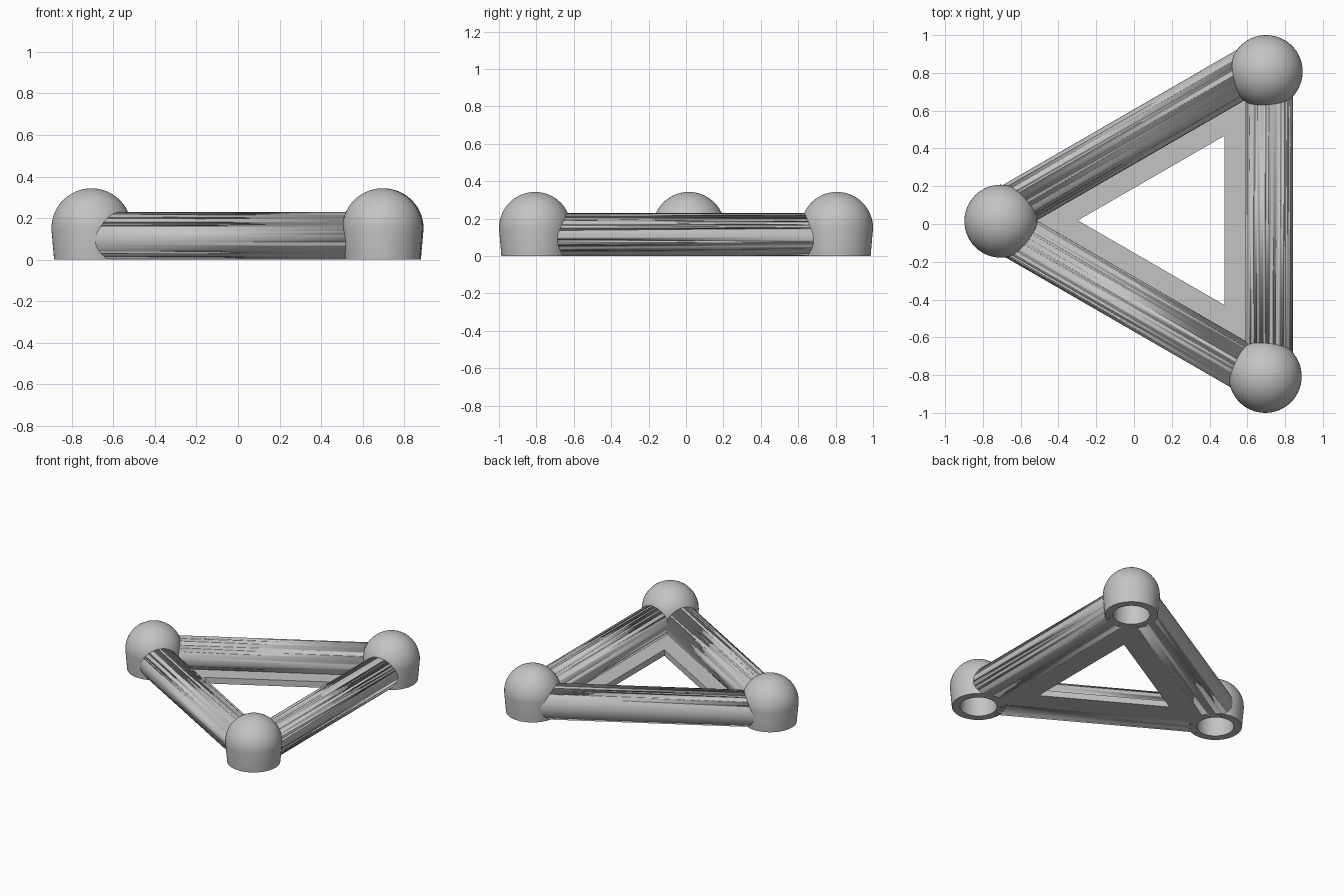
import bpy, bmesh, math
from mathutils import Vector, Matrix

if "Cube" in bpy.data.objects:
    bpy.data.objects.remove(bpy.data.objects["Cube"])

grey = bpy.data.materials.new("light_grey")
grey.use_nodes = True
GREY = (0.55, 0.55, 0.55, 1)
grey.diffuse_color = GREY
grey.node_tree.nodes["Principled BSDF"].inputs["Base Color"].default_value = GREY

BALL_R, BALL_Z, FOOT_R, HOLE_R = 0.193, 0.15, 0.18, 0.125
BAR_R, BAR_Z, PLATE_H, PLATE_INSET = 0.126, 0.103, 0.045, 0.235
CENTRE, INRADIUS = Vector((0.221, 0.019, 0)), 0.494
balls = {"left_tip": Vector((-0.705, 0.015, 0)),
         "back": Vector((0.70, 0.807, 0)),
         "front": Vector((0.695, -0.807, 0))}


def finish(name, bm, smooth=True):
    bmesh.ops.recalc_face_normals(bm, faces=bm.faces)
    mesh = bpy.data.meshes.new(name)
    bm.to_mesh(mesh)
    bm.free()
    mesh.materials.append(grey)
    obj = bpy.data.objects.new(name, mesh)
    bpy.context.collection.objects.link(obj)
    if smooth:
        bpy.ops.object.select_all(action='DESELECT')
        obj.select_set(True)
        bpy.context.view_layer.objects.active = obj
        bpy.ops.object.shade_smooth_by_angle(angle=math.radians(35))
    return obj


def arc(radius, z, start, end, n=14):
    angles = [start + (end - start) * i / n for i in range(n + 1)]
    return [(radius * math.cos(a), z + radius * math.sin(a)) for a in angles]


def lathe(name, profile, place):
    bm = bmesh.new()
    verts = [bm.verts.new((r, 0, z)) for r, z in profile]
    edges = [bm.edges.new(pair) for pair in zip(verts, verts[1:])]
    bmesh.ops.spin(bm, geom=verts + edges, cent=(0, 0, 0), axis=(0, 0, 1),
                   angle=math.tau, steps=56)
    bmesh.ops.remove_doubles(bm, verts=bm.verts, dist=0.0005)
    bmesh.ops.translate(bm, verts=bm.verts, vec=place)
    return finish(name, bm)


# Hollow domed corners, open underneath, with cutters for the bar ends
quarter = math.pi / 2
dome = (arc(BALL_R, BALL_Z, quarter, 0) + [(FOOT_R, 0), (HOLE_R, 0)]
        + arc(HOLE_R, BALL_Z, 0, quarter))
cut_r = HOLE_R + 0.02
plug = ([(0, -0.1), (cut_r, -0.1)] + arc(cut_r, BALL_Z, 0, quarter))
cutters = {}
for key, place in balls.items():
    lathe(key + "_corner_dome", dome, place)
    cutter = lathe(key + "_cutter", plug, place)
    cutter.hide_render = True
    cutter.hide_viewport = True
    cutters[key] = cutter


def bar(name, start, end, angle):
    # Round bar along one side of the triangle, sliced flat at the ground
    normal = Vector((math.cos(angle), math.sin(angle), 0))
    line = CENTRE.dot(normal) + INRADIUS
    a, b = [p + normal * (line - p.dot(normal)) for p in (balls[start], balls[end])]
    direction = b - a
    bm = bmesh.new()
    bmesh.ops.create_cone(bm, cap_ends=True, segments=48, radius1=BAR_R,
                          radius2=BAR_R, depth=direction.length)
    turn = direction.to_track_quat('Z', 'Y').to_matrix().to_4x4()
    middle = (a + b) / 2 + Vector((0, 0, BAR_Z))
    bmesh.ops.transform(bm, matrix=Matrix.Translation(middle) @ turn, verts=bm.verts)
    cut = bmesh.ops.bisect_plane(bm, geom=bm.verts[:] + bm.edges[:] + bm.faces[:],
                                 plane_co=(0, 0, 0), plane_no=(0, 0, 1),
                                 clear_inner=True)
    rim = [e for e in cut["geom_cut"] if isinstance(e, bmesh.types.BMEdge)]
    bmesh.ops.holes_fill(bm, edges=list({e for e in bm.edges if e.is_boundary} | set(rim)))
    obj = finish(name, bm)
    for key in (start, end):
        mod = obj.modifiers.new("hollow_" + key, 'BOOLEAN')
        mod.operation = 'DIFFERENCE'
        mod.solver = 'EXACT'
        mod.object = cutters[key]


third = math.tau / 3
bar("right_side_bar", "front", "back", 0)
bar("back_bar", "back", "left_tip", third)
bar("front_bar", "left_tip", "front", 2 * third)


# Flat triangular ledge inside the bars
def triangle(bm, inradius, z):
    return [bm.verts.new(CENTRE + Vector((2 * inradius * math.cos(a),
                                          2 * inradius * math.sin(a), z)))
            for a in (third / 2, 3 * third / 2, 5 * third / 2)]


bm = bmesh.new()
outer = INRADIUS - math.sqrt(BAR_R ** 2 - BAR_Z ** 2)
inner = INRADIUS - PLATE_INSET
loops = [triangle(bm, r, z) for r, z in
         ((outer, 0), (outer, PLATE_H), (inner, PLATE_H), (inner, 0))]
for k in range(4):
    one, two = loops[k], loops[(k + 1) % 4]
    for i in range(3):
        j = (i + 1) % 3
        bm.faces.new((one[i], one[j], two[j], two[i]))
plate = finish("triangle_ledge", bm, smooth=False)
for key, cutter in cutters.items():
    mod = plate.modifiers.new("hollow_" + key, 'BOOLEAN')
    mod.operation = 'DIFFERENCE'
    mod.solver = 'EXACT'
    mod.object = cutter
